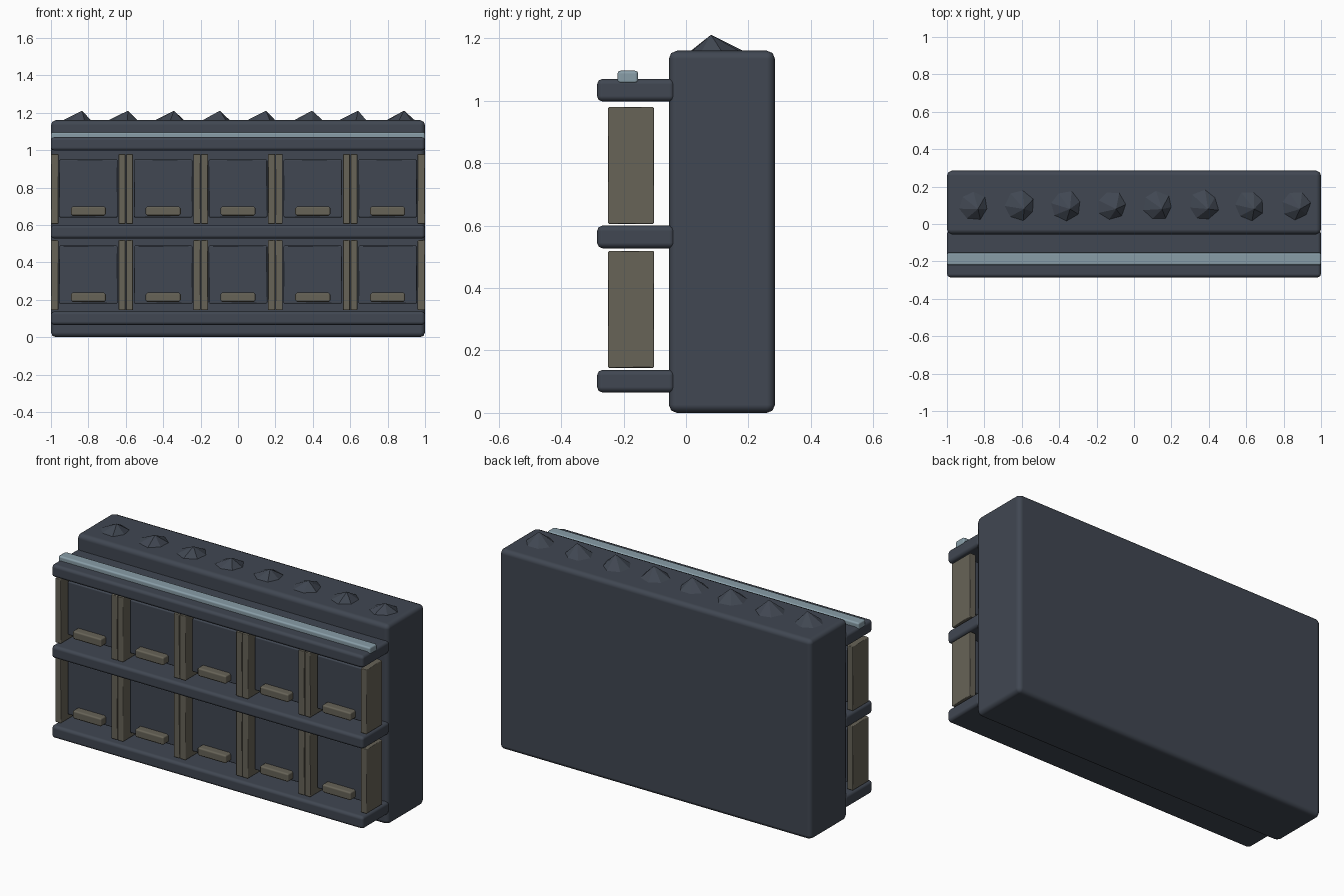
import bpy, bmesh, math, random
from mathutils import Matrix

random.seed(4)
cube = bpy.data.objects.get("Cube")
if cube:
    bpy.data.objects.remove(cube, do_unlink=True)


def material(name, color):
    mat = bpy.data.materials.new(name)
    mat.use_nodes = True
    mat.diffuse_color = (*color, 1)
    mat.node_tree.nodes["Principled BSDF"].inputs["Base Color"].default_value = (*color, 1)
    return mat


slate = material("dark slate", (0.052, 0.063, 0.084))
taupe = material("taupe", (0.135, 0.125, 0.096))
steel = material("pale blue steel", (0.25, 0.34, 0.39))


def link(name, bm, mat):
    mesh = bpy.data.meshes.new(name)
    bm.to_mesh(mesh)
    bm.free()
    mesh.materials.append(mat)
    obj = bpy.data.objects.new(name, mesh)
    bpy.context.collection.objects.link(obj)
    return obj


def box(name, xs, ys, zs, mat, bevel, segments=2):
    """Bevelled box given by its extent along each axis."""
    spans = (xs, ys, zs)
    size = [b - a for a, b in spans]
    mid = [(a + b) / 2 for a, b in spans]
    bm = bmesh.new()
    bmesh.ops.create_cube(bm, size=1)
    bmesh.ops.scale(bm, vec=size, verts=bm.verts)
    bmesh.ops.translate(bm, vec=mid, verts=bm.verts)
    for face in bm.faces:
        face.smooth = True
    obj = link(name, bm, mat)
    mod = obj.modifiers.new("rounded edges", "BEVEL")
    mod.width = bevel
    mod.segments = segments
    mod.harden_normals = True
    return obj


# Solid back wall
box("back_wall", (-1, 1), (-0.055, 0.285), (0, 1.16), slate, 0.026)

# Three long shelves and the rail on the top one
for label, z in (("bottom", 0.065), ("middle", 0.527), ("top", 0.997)):
    box(f"{label}_shelf", (-1, 1), (-0.285, -0.035), (z, z + 0.073), slate, 0.018)
box("top_rail", (-1, 1), (-0.22, -0.153), (1.055, 1.096), steel, 0.01)

# Two rows of five bays: a pair of posts, a drawer and its handle
for row, z in (("lower", 0.144), ("upper", 0.605)):
    for i in range(5):
        x = (i - 2) * 0.4
        tag = f"{row}_{i + 1}"
        for side, s in (("right", -1), ("left", 1)):
            outer, inner = x + s * 0.199, x + s * 0.161
            box(f"{side}_post_{tag}", sorted((outer, inner)), (-0.25, -0.102),
                (z, z + 0.375), taupe, 0.004, 1)
        box(f"drawer_{tag}", (x - 0.157, x + 0.157), (-0.198, -0.11),
            (z + 0.035, z + 0.345), slate, 0.006, 1)
        box(f"drawer_handle_{tag}", (x - 0.094, x + 0.094), (-0.245, -0.19),
            (z + 0.044, z + 0.094), taupe, 0.01, 1)

# Row of faceted stones along the top, each with an off-centre peak
for i in range(8):
    bm = bmesh.new()
    bmesh.ops.create_cone(bm, cap_ends=True, segments=7, radius1=0.1, radius2=0, depth=0.06)
    bmesh.ops.remove_doubles(bm, verts=bm.verts, dist=0.001)
    bmesh.ops.rotate(bm, matrix=Matrix.Rotation(i * 0.7, 3, "Z"), verts=bm.verts)
    for v in bm.verts:
        if v.co.z > 0:
            v.co.x += 0.028
            v.co.y -= 0.022
        else:
            v.co.x *= random.uniform(0.85, 1.0)
            v.co.y *= random.uniform(0.85, 1.0)
    bmesh.ops.translate(bm, vec=(-0.862 + i * 0.246, 0.102, 1.181), verts=bm.verts)
    link(f"top_stone_{i + 1}", bm, slate)
